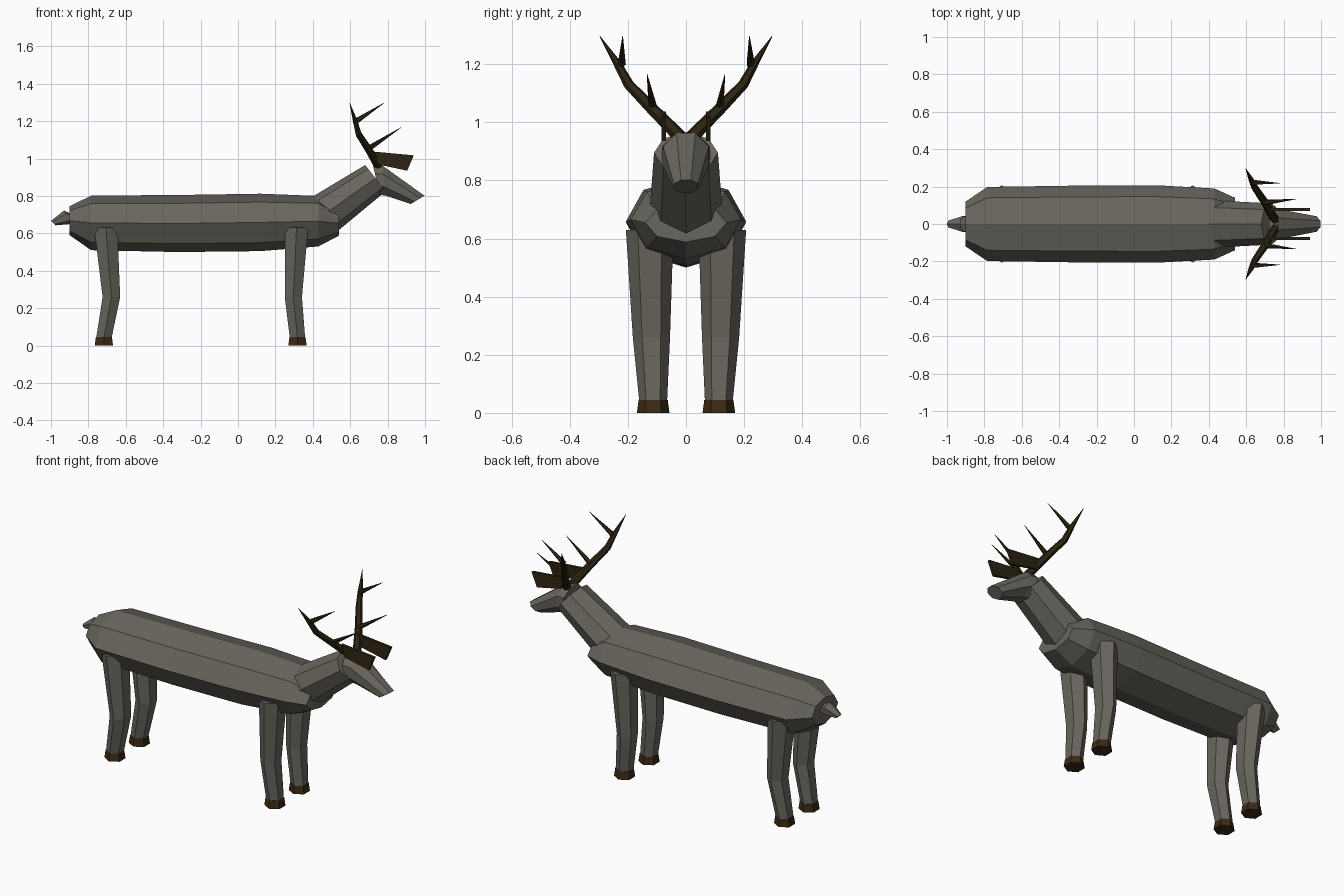
import bpy, bmesh, math
from mathutils import Vector

if "Cube" in bpy.data.objects:
    bpy.data.objects.remove(bpy.data.objects["Cube"])


def material(name, rgb):
    m = bpy.data.materials.new(name)
    m.diffuse_color = (*rgb, 1)
    m.use_nodes = True
    m.node_tree.nodes["Principled BSDF"].inputs["Base Color"].default_value = m.diffuse_color
    return m


HIDE = material("grey hide", (0.14, 0.132, 0.112))
ANTLER = material("dark antler brown", (0.026, 0.017, 0.006))
HOOF = material("hoof brown", (0.042, 0.023, 0.007))


def loft(name, rings, mat):
    """Skin a list of equal-length point rings, closing both ends."""
    bm = bmesh.new()
    loops = [[bm.verts.new(p) for p in r] for r in rings]
    n = len(loops[0])
    for a, b in zip(loops, loops[1:]):
        for i in range(n):
            j = (i + 1) % n
            bm.faces.new((a[i], a[j], b[j], b[i]))
    bm.faces.new(loops[0])
    bm.faces.new(loops[-1])
    bmesh.ops.recalc_face_normals(bm, faces=bm.faces)
    me = bpy.data.meshes.new(name)
    bm.to_mesh(me)
    bm.free()
    me.materials.append(mat)
    ob = bpy.data.objects.new(name, me)
    bpy.context.collection.objects.link(ob)
    return ob


def ring(c, u, v, n, phase=0.0):
    c, u, v = Vector(c), Vector(u), Vector(v)
    angles = [math.tau * i / n + phase for i in range(n)]
    return [c + u * math.cos(a) + v * math.sin(a) for a in angles]


def span(top, bottom, half_w, n=8, phase=0.0):
    """Ring on the centre plane between a top and a bottom (x, z) point."""
    t, b = Vector((top[0], 0, top[1])), Vector((bottom[0], 0, bottom[1]))
    return ring((t + b) / 2, (t - b) / 2, (0, half_w, 0), n, phase)


def tube(name, points, radii, mat, n=6):
    pts = [Vector(p) for p in points]
    rings = []
    for i, p in enumerate(pts):
        d = (pts[min(i + 1, len(pts) - 1)] - pts[max(i - 1, 0)]).normalized()
        u = d.cross(Vector((1, 0, 0.3))).normalized()
        rings.append(ring(p, u * radii[i], d.cross(u) * radii[i], n))
    return loft(name, rings, mat)


# Body: x, top z, bottom z, half width
stations = [(-0.90, 0.745, 0.59, 0.12), (-0.785, 0.802, 0.51, 0.198),
            (-0.32, 0.805, 0.50, 0.205), (0.12, 0.812, 0.505, 0.207),
            (0.43, 0.80, 0.53, 0.19), (0.54, 0.72, 0.588, 0.14)]
loft("body", [span((x, t), (x, b), w) for x, t, b, w in stations], HIDE)

# Neck, head and tail
loft("neck", [span((0.38, 0.785), (0.53, 0.61), 0.125),
              span((0.68, 0.965), (0.79, 0.825), 0.11)], HIDE)
P = math.pi / 8
loft("head", [span((0.72, 0.97), (0.76, 0.80), 0.09, 8, P),
              span((0.77, 0.97), (0.79, 0.795), 0.085, 8, P),
              span((1.0, 0.803), (0.92, 0.755), 0.045, 8, P)], HIDE)
loft("tail", [span((-0.86, 0.69), (-0.84, 0.65), 0.04, 6),
              span((-0.93, 0.722), (-0.89, 0.65), 0.048, 6),
              span((-1.0, 0.667), (-0.975, 0.643), 0.02, 6)], HIDE)

# Legs: z, centre x, half length in x, centre y, half width in y
legs = {"rear": [(0.63, -0.707, 0.062, 0.125, 0.082),
                 (0.26, -0.677, 0.047, 0.119, 0.064),
                 (0.04, -0.717, 0.041, 0.113, 0.048)],
        "front": [(0.63, 0.313, 0.062, 0.125, 0.082),
                  (0.26, 0.296, 0.046, 0.119, 0.064),
                  (0.04, 0.318, 0.041, 0.113, 0.048)]}


def hex_ring(z, x, hx, y, hy, s):
    return ring((x, y * s, z), (0, hy, 0), (hx / math.cos(math.pi / 6), 0, 0), 6)


for s, side in ((-1, "right"), (1, "left")):
    for place, rows in legs.items():
        loft(f"{place}_{side}_leg", [hex_ring(*r, s) for r in rows], HIDE)
        x = rows[-1][1]
        loft(f"{place}_{side}_hoof", [hex_ring(0.045, x, 0.043, 0.113, 0.05, s),
                                      hex_ring(0, x, 0.049, 0.113, 0.056, s)], HOOF)

    # Antler beam with two tines
    beam = [(0.755, 0.02, 0.95), (0.70, 0.115, 1.045), (0.645, 0.197, 1.13),
            (0.627, 0.235, 1.20), (0.597, 0.297, 1.297)]
    tines = [[(0.70, 0.115, 1.055), (0.87, 0.134, 1.165)],
             [(0.632, 0.222, 1.20), (0.78, 0.218, 1.297)]]
    flip = lambda pts: [(x, y * s, z) for x, y, z in pts]
    tube(f"{side}_antler_beam", flip(beam), [0.024, 0.021, 0.018, 0.014, 0.001], ANTLER)
    for i, t in enumerate(tines):
        tube(f"{side}_antler_tine_{i + 1}", flip(t), [0.015, 0.001], ANTLER, 5)

    # Flat forward brow plate
    outline = [(0.725, 1.037), (0.94, 1.017), (0.905, 0.935), (0.75, 0.968)]
    loft(f"{side}_brow_plate", [[(x, y * s, z) for x, z in outline]
                                for y in (0.069, 0.085)], ANTLER)
